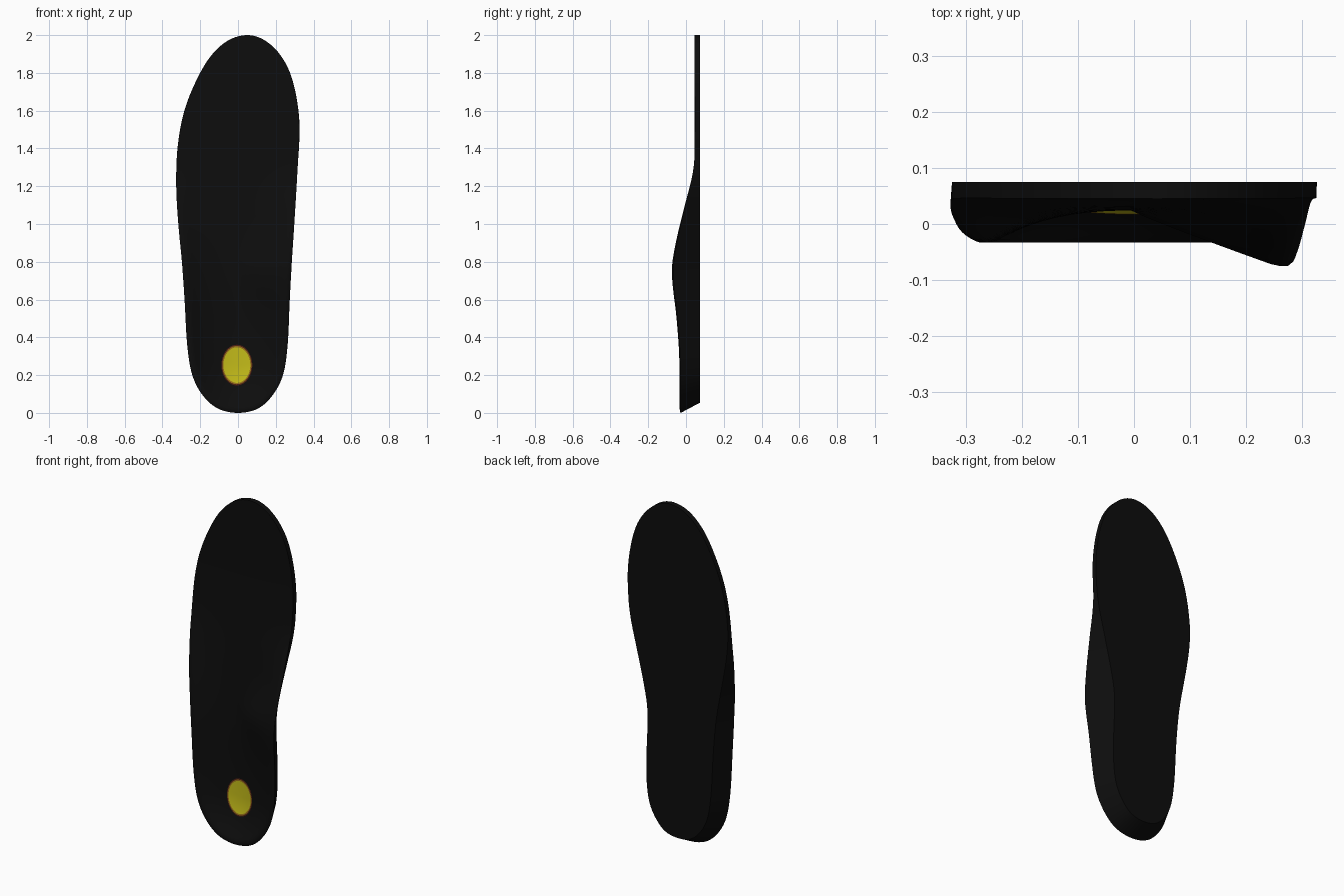
import bpy, bmesh, math
from mathutils import Vector
from mathutils.bvhtree import BVHTree

if "Cube" in bpy.data.objects:
    bpy.data.objects.remove(bpy.data.objects["Cube"])


def curve(table, v):
    """Smooth interpolation through (position, value) pairs."""
    n = len(table)
    if v <= table[0][0]:
        return table[0][1]
    if v >= table[-1][0]:
        return table[-1][1]

    def slope(k):
        a, b = table[max(k - 1, 0)], table[min(k + 1, n - 1)]
        return (b[1] - a[1]) / (b[0] - a[0])
    i = max(k for k in range(n - 1) if table[k][0] <= v)
    (x0, y0), (x1, y1) = table[i], table[i + 1]
    h = x1 - x0
    t = (v - x0) / h
    return (y0 * (2*t**3 - 3*t**2 + 1) + y1 * (3*t**2 - 2*t**3)
            + h * slope(i) * (t**3 - 2*t**2 + t) + h * slope(i + 1) * (t**3 - t**2))


def material(name, rgb):
    m = bpy.data.materials.new(name)
    m.diffuse_color = (*rgb, 1)
    m.use_nodes = True
    m.node_tree.nodes["Principled BSDF"].inputs["Base Color"].default_value = m.diffuse_color
    return m


def make_object(name, bm, mats):
    mesh = bpy.data.meshes.new(name)
    bm.to_mesh(mesh)
    ob = bpy.data.objects.new(name, mesh)
    bpy.context.collection.objects.link(ob)
    for m in mats:
        mesh.materials.append(m)
    bpy.ops.object.select_all(action='DESELECT')
    ob.select_set(True)
    bpy.context.view_layer.objects.active = ob
    bpy.ops.object.shade_smooth_by_angle(angle=math.radians(40))
    return ob


# Outline: (height z, x) down each side of the foot
LEFT = [(0, 0), (.02, -.1), (.1, -.192), (.2, -.242), (.35, -.268), (.6, -.283), (.8, -.297),
        (1, -.316), (1.2, -.327), (1.4, -.32), (1.6, -.283), (1.8, -.2), (1.9, -.135),
        (1.97, -.055), (2, .05)]
RIGHT = [(0, 0), (.02, .1), (.1, .188), (.2, .238), (.35, .262), (.6, .274), (.8, .285),
         (1, .298), (1.25, .313), (1.5, .325), (1.65, .312), (1.8, .275), (1.9, .22),
         (1.97, .145), (2, .05)]
# Rim depth y on each side, and depth along the middle of the footbed
RIM_L = [(0, -.033), (.35, -.033), (.7, -.031), (.9, -.018), (1.1, .012), (1.25, .036), (1.36, .045), (2, .045)]
RIM_R = [(0, -.033), (.3, -.036), (.5, -.05), (.75, -.075), (.9, -.054), (1.1, -.006), (1.25, .032), (1.36, .045), (2, .045)]
MIDDLE = [(0, .03), (.4, .03), (.7, .024), (1, .03), (1.35, .045), (2, .045)]
BACK, TOE = .075, .045


def by_angle(table):
    return [(math.acos(1 - z), x) for z, x in table]


N = 80
SIDE_L, SIDE_R = by_angle(LEFT), by_angle(RIGHT)
loop = []                       # outline points as (x, rim y, z)
for k in range(2 * N):
    right = k <= N
    a = math.pi * (k if right else 2 * N - k) / N
    z = 1 - math.cos(a)
    loop.append(Vector((curve(SIDE_R if right else SIDE_L, a),
                        curve(RIM_R if right else RIM_L, z), z)))


def back_point(k):
    """Base outline: raised walls lean inward towards the underside."""
    p, d = loop[k], loop[(k + 1) % (2 * N)] - loop[k - 1]
    normal = Vector((d.z, 0, -d.x)).normalized()
    q = p - normal * .7 * (TOE - p.y)
    return Vector((q.x, BACK, q.z))


def bed_point(k, s):
    """Footbed point at fraction s from the spine to the rim."""
    p = loop[k]
    za = min(max(p.z, .26), 1.68)
    a = math.acos(1 - za)
    spine = Vector(((curve(SIDE_L, a) + curve(SIDE_R, a)) / 2, 0, za))
    q = spine.lerp(p, s)
    mid = curve(MIDDLE, za)
    power = 2.3 - 33 * max(0, -.033 - p.y)
    q.y = mid + (p.y - mid) * min(s / .9, 1) ** power
    if s > .97:                 # softened outer lip
        q.y += .06 * (TOE - p.y) * (s - .97) / .03
    return q


# Insole body: underside, leaning walls and cupped footbed
bm = bmesh.new()
rings = [[bm.verts.new(back_point(k)) for k in range(2 * N)]]
for s in (1, .97, .92, .87, .81, .74, .66, .57, .48, .38, .28, .18, .09, 0):
    rings.append([bm.verts.new(bed_point(k, s)) for k in range(2 * N)])
bm.faces.new(rings[0])
for r0, r1 in zip(rings, rings[1:]):
    for k in range(2 * N):
        j = (k + 1) % (2 * N)
        bm.faces.new((r0[k], r0[j], r1[j], r1[k]))
bmesh.ops.remove_doubles(bm, verts=bm.verts, dist=1e-5)
bmesh.ops.recalc_face_normals(bm, faces=bm.faces)
make_object("insole_body", bm, [material("black_foam", (.004, .004, .004))])
surface = BVHTree.FromBMesh(bm)

# Heel pad: oval patch following the footbed, dark red at its edge
pad = bmesh.new()
SEG = 48
rings = []
for r in (0, .25, .5, .75, .87, .94, 1):
    ring = []
    for k in range(SEG):
        t = 2 * math.pi * k / SEG
        x, z = -.006 + .082 * r * math.cos(t), .253 + .108 * r * math.sin(t)
        hit = surface.ray_cast(Vector((x, -1, z)), Vector((0, 1, 0)))[0]
        ring.append(pad.verts.new((x, hit.y - (.0025 if r < 1 else .001), z)))
    rings.append(ring)
for i, (r0, r1) in enumerate(zip(rings, rings[1:])):
    for k in range(SEG):
        j = (k + 1) % SEG
        f = pad.faces.new((r0[k], r0[j], r1[j], r1[k]))
        f.material_index = max(0, i - 3)
bmesh.ops.remove_doubles(pad, verts=pad.verts, dist=1e-5)
for f in pad.faces:
    f.normal_update()
    if f.normal.y > 0:
        f.normal_flip()
make_object("heel_pad", pad, [material("yellow_gel", (.55, .5, .01)),
                              material("amber_edge", (.3, .16, .01)),
                              material("dark_red_edge", (.07, .012, .006))])
bm.free()
pad.free()
